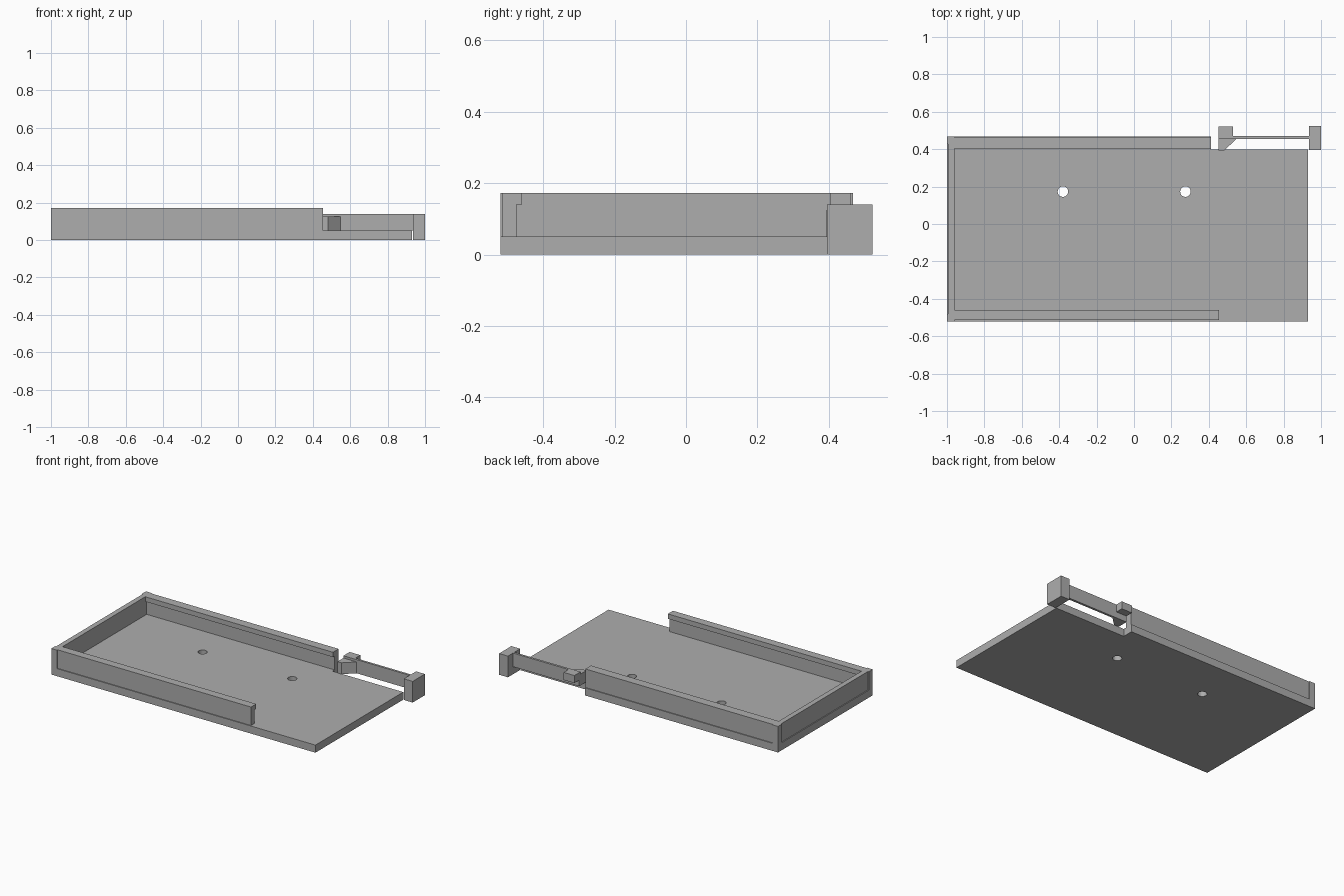
import bpy, bmesh, math
from mathutils import Vector

if "Cube" in bpy.data.objects:
    bpy.data.objects.remove(bpy.data.objects["Cube"])

grey = bpy.data.materials.new("plain grey")
grey.diffuse_color = (0.42, 0.42, 0.42, 1)
grey.use_nodes = True
grey.node_tree.nodes["Principled BSDF"].inputs["Base Color"].default_value = grey.diffuse_color


def prism(name, outline, axis, lo, hi):
    """Extrude a 2D outline along x (outline is y, z) or z (outline is x, y)."""
    bm = bmesh.new()
    place = (lambda p: (lo, *p)) if axis == "x" else (lambda p: (*p, lo))
    face = bm.faces.new([bm.verts.new(place(p)) for p in outline])
    new = bmesh.ops.extrude_face_region(bm, geom=[face])["geom"]
    step = Vector((hi - lo, 0, 0)) if axis == "x" else Vector((0, 0, hi - lo))
    bmesh.ops.translate(bm, vec=step, verts=[v for v in new if isinstance(v, bmesh.types.BMVert)])
    bmesh.ops.recalc_face_normals(bm, faces=bm.faces)
    mesh = bpy.data.meshes.new(name)
    bm.to_mesh(mesh)
    bm.free()
    mesh.materials.append(grey)
    ob = bpy.data.objects.new(name, mesh)
    bpy.context.collection.objects.link(ob)
    return ob


def box(name, x0, x1, y0, y1, z0, z1):
    return prism(name, [(x0, y0), (x1, y0), (x1, y1), (x0, y1)], "z", z0, z1)


LEFT, RIGHT, FRONT, BACK, STEP = -1.0, 0.93, -0.52, 0.468, 0.397
FLOOR, TOP, LIP = 0.05, 0.172, 0.14
POST, INSET = 0.04, 0.006

# Floor plate with a notch for the latch and two round holes
plate = prism("floor_plate", [(LEFT, FRONT), (RIGHT, FRONT), (RIGHT, STEP),
                              (0.412, STEP), (0.412, BACK), (LEFT, BACK)], "z", 0, FLOOR)
for i, x in enumerate((-0.38, 0.275)):
    ring = [(x + 0.028 * math.cos(a * math.tau / 32), 0.173 + 0.028 * math.sin(a * math.tau / 32))
            for a in range(32)]
    cutter = prism(f"hole_cutter_{i}", ring, "z", -0.1, 0.2)
    cutter.hide_render = True
    cutter.hide_set(True)
    mod = plate.modifiers.new("hole", "BOOLEAN")
    mod.object, mod.operation, mod.solver = cutter, "DIFFERENCE", "EXACT"

# Long walls, each with an inward lip along the top
prism("front_wall", [(FRONT + INSET, FLOOR), (-0.475, FLOOR), (-0.475, LIP), (-0.46, LIP),
                     (-0.46, TOP), (FRONT + INSET, TOP)], "x", LEFT + POST, 0.455)
prism("back_wall", [(BACK - INSET, FLOOR), (BACK - INSET, TOP), (0.403, TOP), (0.403, LIP),
                    (0.418, LIP), (0.418, FLOOR)], "x", LEFT + POST, 0.412)

# Left wall, set in slightly between two full corner posts
box("left_wall", LEFT + INSET, LEFT + POST, FRONT + POST, BACK - POST, FLOOR, TOP)
box("front_corner_post", LEFT, LEFT + POST, FRONT, FRONT + POST, FLOOR, TOP)
box("back_corner_post", LEFT, LEFT + POST, BACK - POST, BACK, FLOOR, TOP)

# Spring latch: anchor block, thin arm, inner wedge and outer thumb tab
box("latch_anchor", 0.935, 1.0, 0.395, 0.523, 0, LIP)
box("latch_arm", 0.452, 0.935, 0.455, 0.47, FLOOR, LIP)
prism("latch_wedge", [(0.452, 0.393), (0.482, 0.393), (0.548, 0.455), (0.452, 0.455)], "z", FLOOR, 0.125)
box("latch_thumb_tab", 0.452, 0.53, 0.47, 0.52, 0.09, LIP)
